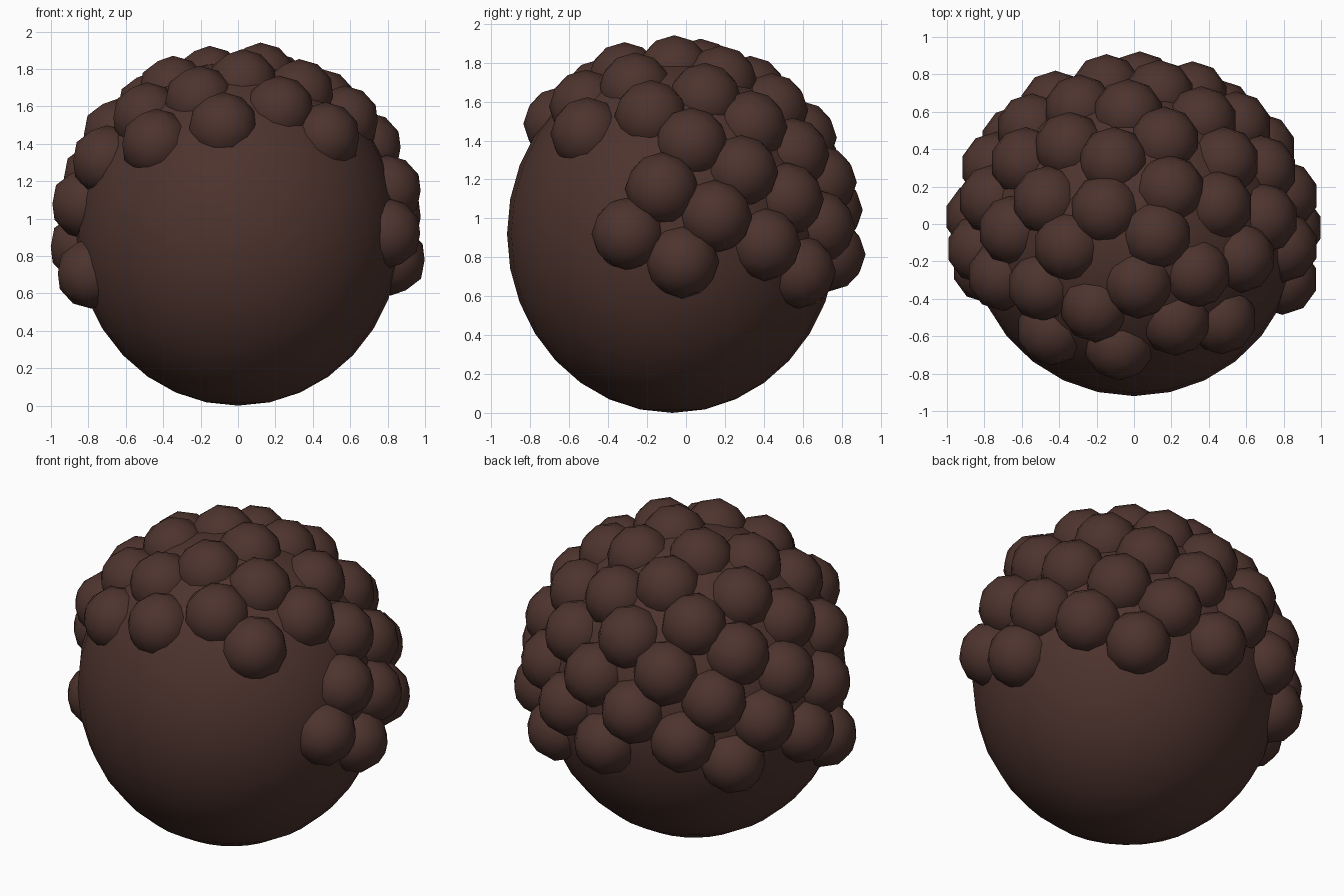
import bpy
from math import pi, sqrt, sin, cos
from mathutils import Vector

cube = bpy.data.objects.get("Cube")
if cube:
    bpy.data.objects.remove(cube, do_unlink=True)

# Single dark brown material
brown = bpy.data.materials.new("dark_brown")
brown.use_nodes = True
color = (0.076, 0.034, 0.027, 1)
brown.diffuse_color = color
brown.node_tree.nodes["Principled BSDF"].inputs["Base Color"].default_value = color

# Head: slightly tall ellipsoid
bpy.ops.mesh.primitive_uv_sphere_add(segments=28, ring_count=16, radius=1,
                                     location=(0, -0.07, 0.92))
head = bpy.context.object
head.name = "head"
head.scale = (0.87, 0.85, 0.92)
head.data.materials.append(brown)
bpy.ops.object.shade_smooth()

# Shared mesh for every curl
bpy.ops.mesh.primitive_ico_sphere_add(subdivisions=2, radius=0.19)
first_curl = bpy.context.object
bpy.ops.object.shade_smooth()
curl_mesh = first_curl.data
curl_mesh.name = "curl"
curl_mesh.materials.append(brown)
bpy.data.objects.remove(first_curl, do_unlink=True)

# Curls: golden-angle spiral from the crown down, leaving the face bare
TOTAL = 95
LAST = 61
GOLDEN = pi * (3 - sqrt(5))
center = Vector((0, -0.06, 0.92))
shell = Vector((0.83, 0.80, 0.84))
for i in range(LAST):
    z = 1 - (2 * i + 1) / TOTAL
    ring = sqrt(1 - z * z)
    x, y = ring * cos(i * GOLDEN), ring * sin(i * GOLDEN)
    on_crown = z > 0.55
    behind_face = y > -0.33
    if on_crown or behind_face:
        curl = bpy.data.objects.new(f"hair_curl_{i}", curl_mesh)
        curl.location = center + Vector((x, y, z)) * shell
        bpy.context.collection.objects.link(curl)
